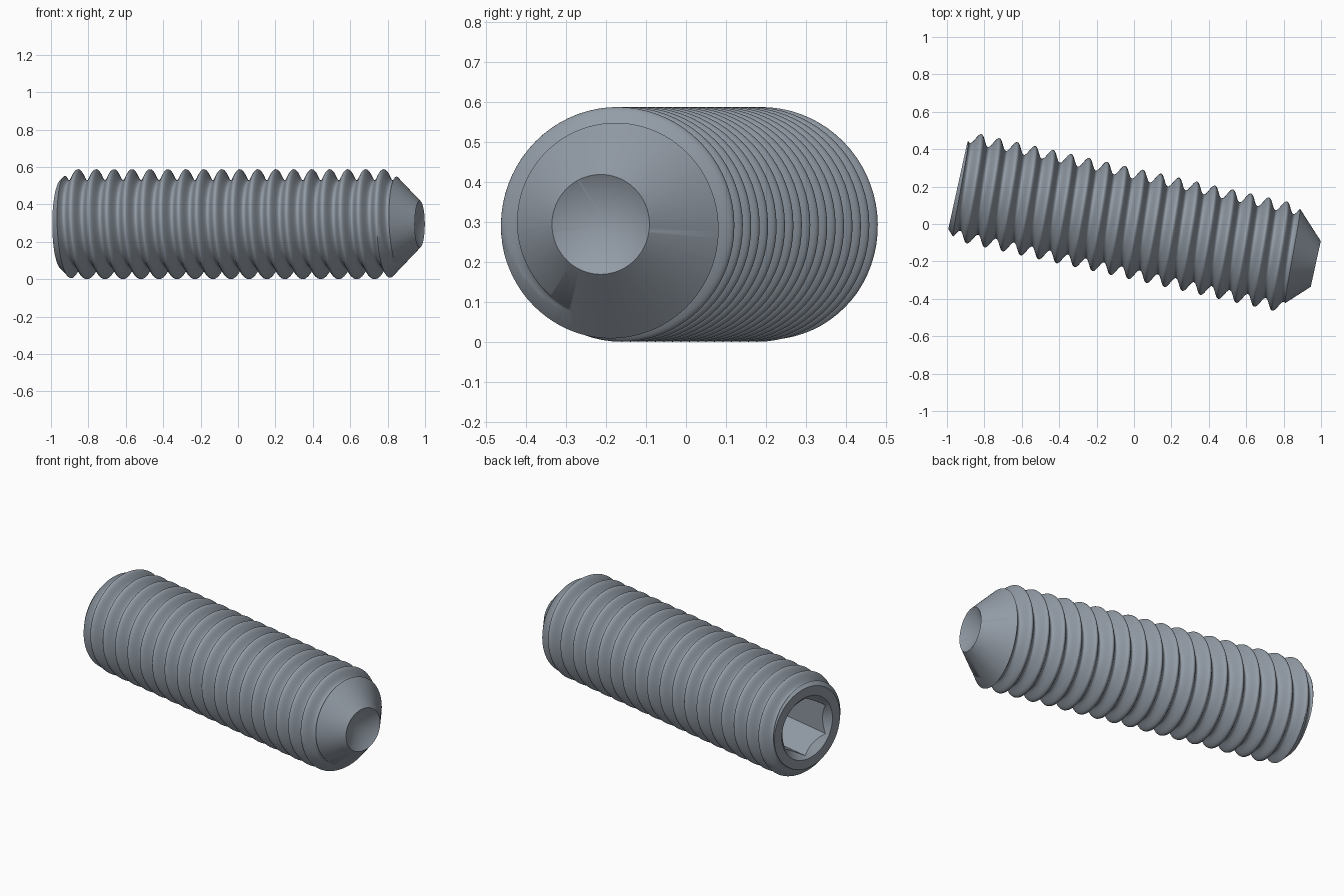
import bpy
import bmesh
import math
from mathutils import Matrix

TAU = math.tau
PITCH, MEAN_R, DEPTH = 0.0984, 0.2645, 0.0295    # thread form
TURNS, SIDES, STEPS = 23, 72, 20
BACK, TIP = -0.964, 0.995                        # ends along the axis
TILT = math.radians(-12.4)

old = bpy.data.objects.get("Cube")
if old:
    bpy.data.objects.remove(old, do_unlink=True)

steel = bpy.data.materials.new("steel_grey")
steel.use_nodes = True
steel.diffuse_color = (0.29, 0.33, 0.38, 1)
steel.node_tree.nodes["Principled BSDF"].inputs["Base Color"].default_value = steel.diffuse_color


def finish(bm, name):
    bmesh.ops.recalc_face_normals(bm, faces=bm.faces)
    mesh = bpy.data.meshes.new(name)
    bm.to_mesh(mesh)
    bm.free()
    mesh.materials.append(steel)
    obj = bpy.data.objects.new(name, mesh)
    bpy.context.collection.objects.link(obj)
    return obj


def lathe(name, profile, sides):
    """Turn (position, radius) points around the x axis; a corner points to +z."""
    bm = bmesh.new()
    rings = []
    for x, r in profile:
        rings.append([bm.verts.new((x, r * math.sin(TAU * i / sides), r * math.cos(TAU * i / sides)))
                      for i in range(sides)])
    for a, b in zip(rings, rings[1:]):
        for i in range(sides):
            j = (i + 1) % sides
            bm.faces.new((a[i], a[j], b[j], b[i]))
    bm.faces.new(rings[0])
    bm.faces.new(rings[-1])
    bmesh.ops.remove_doubles(bm, verts=bm.verts, dist=1e-5)
    return finish(bm, name)


def thread(name):
    """Sweep a rounded thread form along a right-handed helix."""
    bm = bmesh.new()
    rows = TURNS * STEPS
    start = -0.9 - 3 * PITCH
    columns = []
    for i in range(SIDES):
        a = TAU * i / SIDES
        column = []
        for k in range(rows + STEPS + 1 if i == 0 else rows + 1):
            r = MEAN_R + DEPTH * math.cos(TAU * k / STEPS)
            x = start + PITCH * (k / STEPS + i / SIDES)
            column.append(bm.verts.new((x, r * math.cos(a), r * math.sin(a))))
        columns.append(column)
    columns.append(columns[0][STEPS:])           # the seam joins one pitch further on
    for a, b in zip(columns, columns[1:]):
        for k in range(rows):
            bm.faces.new((a[k], b[k], b[k + 1], a[k + 1]))
    # close both ends with fans
    ends = [bm.verts.new((x, 0, 0)) for x in (-1.6, 1.6)]
    for e in [e for e in bm.edges if e.is_boundary]:
        bm.faces.new((*e.verts, ends[e.verts[0].co.x > 0]))
    return finish(bm, name)


def cut(obj, tool, operation):
    mod = obj.modifiers.new("cut", 'BOOLEAN')
    mod.operation, mod.solver, mod.object = operation, 'EXACT', tool
    bpy.context.view_layer.objects.active = obj
    bpy.ops.object.modifier_apply(modifier=mod.name)
    bpy.data.objects.remove(tool, do_unlink=True)


screw = thread("threaded_set_screw")

# chamfered back end and conical tip
cut(screw, lathe("blank", [(BACK, 0.24), (BACK + 0.08, 0.32),
                           (TIP - 0.195, 0.32), (TIP, 0.125)], 96), 'INTERSECT')
# cup point
cut(screw, lathe("cup", [(TIP - 0.072, 0), (TIP + 0.036, 0.1875)], 96), 'DIFFERENCE')
# hexagonal socket with a countersunk mouth
cut(screw, lathe("socket", [(BACK - 0.1, 0.17), (BACK + 0.34, 0.17), (BACK + 0.42, 0)], 6), 'DIFFERENCE')
cut(screw, lathe("countersink", [(BACK - 0.02, 0.205), (BACK + 0.045, 0.14)], 96), 'DIFFERENCE')

# lay the screw on the ground at its angle
screw.data.transform(Matrix.Translation((0, 0, MEAN_R + DEPTH)) @ Matrix.Rotation(TILT, 4, 'Z'))
bpy.ops.object.select_all(action='DESELECT')
screw.select_set(True)
bpy.context.view_layer.objects.active = screw
bpy.ops.object.shade_smooth_by_angle(angle=math.radians(38))
